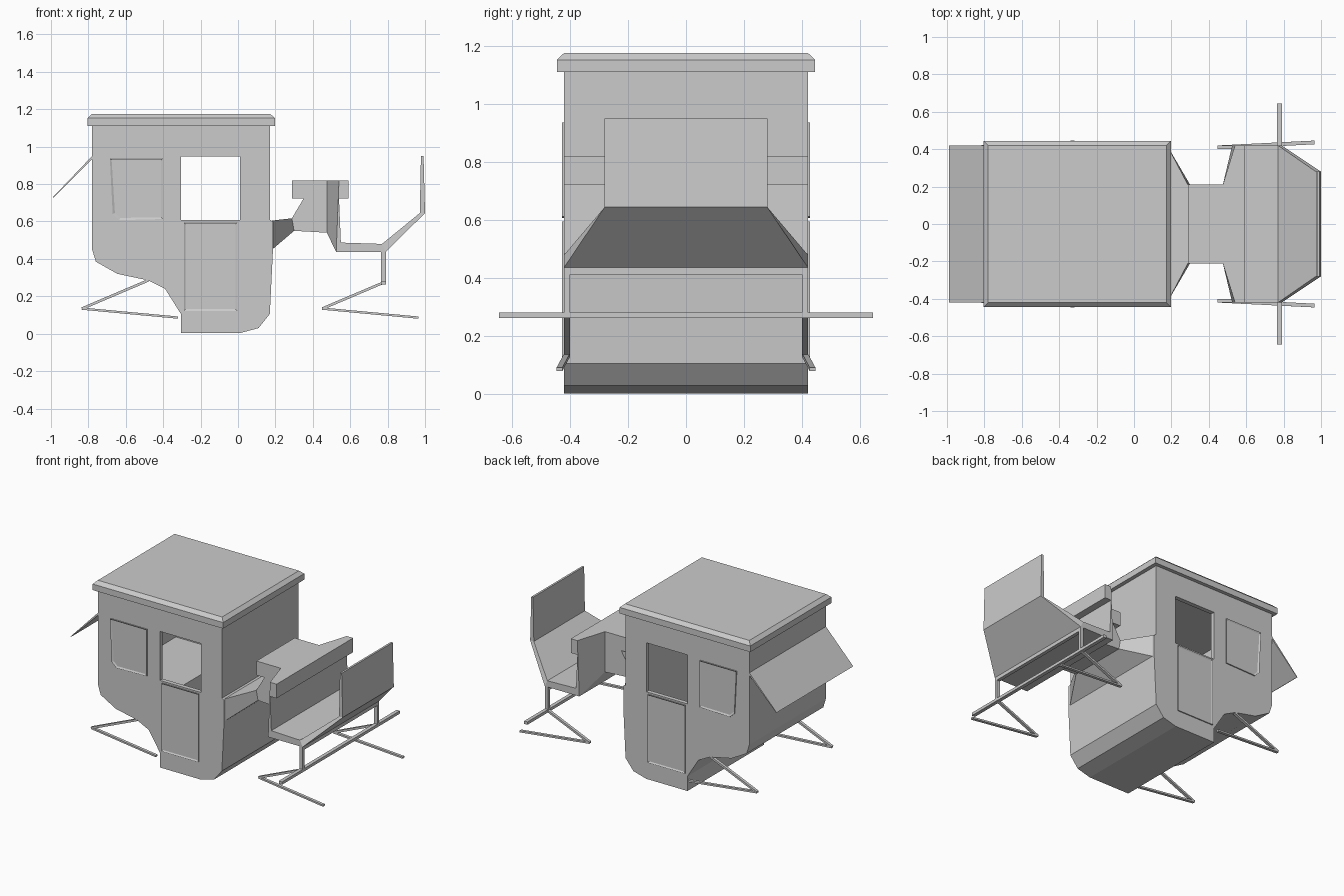
import bpy, bmesh
from mathutils import Vector

cube = bpy.data.objects.get("Cube")
if cube:
    bpy.data.objects.remove(cube)

grey = bpy.data.materials.new("plain grey")
grey.use_nodes = True
grey.diffuse_color = (0.6, 0.6, 0.6, 1)
grey.node_tree.nodes["Principled BSDF"].inputs["Base Color"].default_value = (0.6, 0.6, 0.6, 1)


def finish(name, bm):
    bmesh.ops.recalc_face_normals(bm, faces=bm.faces[:])
    mesh = bpy.data.meshes.new(name)
    bm.to_mesh(mesh)
    bm.free()
    mesh.materials.append(grey)
    obj = bpy.data.objects.new(name, mesh)
    bpy.context.scene.collection.objects.link(obj)
    return obj


def loft(name, rings):
    """Join closed rings of points into a capped solid."""
    bm = bmesh.new()
    rows = [[bm.verts.new(p) for p in ring] for ring in rings]
    n = len(rows[0])
    for a, b in zip(rows, rows[1:]):
        for i in range(n):
            j = (i + 1) % n
            bm.faces.new((a[i], a[j], b[j], b[i]))
    bm.faces.new(rows[0])
    bm.faces.new(rows[-1])
    return finish(name, bm)


def prism(name, profile, y0, y1):
    """Extrude a side profile (x, z) across y."""
    return loft(name, [[(x, y, z) for x, z in profile] for y in (y0, y1)])


def box(name, x0, x1, y0, y1, z0, z1):
    return prism(name, [(x0, z0), (x1, z0), (x1, z1), (x0, z1)], y0, y1)


def taper(name, *sections):
    """Join sections given as (low point, high point, half width)."""
    return loft(name, [[(lo[0], -w, lo[1]), (lo[0], w, lo[1]), (hi[0], w, hi[1]), (hi[0], -w, hi[1])]
                       for lo, hi, w in sections])


def strut(name, a, b, width, height):
    """Flat bar between two points."""
    a, b = Vector(a), Vector(b)
    side = Vector((0, width / 2, 0))
    up = (b - a).cross(side).normalized() * height / 2
    return loft(name, [[p - side - up, p + side - up, p + side + up, p - side + up] for p in (a, b)])


def panel(name, profile, side):
    """Thin framed plate on a cabin side, with a sunken middle."""
    obj = prism(name, profile, side * 0.418, side * 0.427)
    bm = bmesh.new()
    bm.from_mesh(obj.data)
    face = max(bm.faces, key=lambda f: side * f.calc_center_median().y)
    bmesh.ops.inset_individual(bm, faces=[face], thickness=0.013, depth=0)
    for v in face.verts:
        v.co.y -= side * 0.006
    bm.to_mesh(obj.data)
    bm.free()


def cut(target, cutter):
    mod = target.modifiers.new(cutter.name, 'BOOLEAN')
    mod.operation = 'DIFFERENCE'
    mod.solver = 'EXACT'
    mod.object = cutter
    cutter.hide_render = True
    cutter.hide_viewport = True
    cutter.display_type = 'WIRE'


# Cabin shell, hollow with a rear seat ledge and open side windows
cabin = prism("cabin", [(-.78, 1.12), (-.78, .45), (-.76, .385), (-.645, .32), (-.48, .285),
                        (-.39, .24), (-.305, .105), (-.305, .003), (.01, .003), (.11, .03),
                        (.17, .105), (.187, .45), (.187, .6), (.17, .61), (.17, 1.12)], -.42, .42)
cut(cabin, prism("cabin_hollow", [(-.75, 1.09), (-.75, .48), (-.3, .48), (-.27, .06), (.05, .06),
                                  (.14, .12), (.14, 1.09)], -.39, .39))
cut(cabin, box("window_opening", -.305, .01, -.6, .6, .607, .947))

# Roof slab with sloping rim
loft("roof", [[(x, y, z) for x, y in ((-.805 + d, -.445 + d), (.197 - d, -.445 + d),
                                      (.197 - d, .445 - d), (-.805 + d, .445 - d))]
              for z, d in ((1.11, 0), (1.152, 0), (1.175, .024))])

# Doors and rear side windows
for label, s in (("right", -1), ("left", 1)):
    panel("door_" + label, [(-.29, .122), (-.004, .122), (-.004, .595), (-.29, .595)], s)
    panel("side_window_" + label, [(-.685, .937), (-.402, .937), (-.402, .613), (-.635, .607),
                                   (-.67, .64)], s)

# Rear awning
prism("awning", [(-.775, .955), (-.99, .73), (-.985, .728), (-.775, .937)], -.42, .42)

# Neck joining the cabin to the driving bench
taper("neck", ((.183, .45), (.183, .605), .41), ((.3, .55), (.288, .617), .21))
prism("bench_column", [(.288, .617), (.3, .55), (.475, .54), (.475, .82), (.288, .82),
                       (.288, .722), (.35, .722)], -.21, .21)
taper("backrest_flare", ((.475, .54), (.475, .82), .21), ((.525, .437), (.54, .82), .42))
prism("backrest", [(.525, .437), (.55, .487), (.54, .722), (.59, .722), (.59, .82),
                   (.54, .82)], -.42, .42)

# Bench seat, tapering footboard and upright front screen
prism("seat", [(.525, .437), (.55, .487), (.77, .48), (.79, .437)], -.42, .42)
taper("footboard", ((.79, .437), (.77, .48), .42), ((1, .645), (.972, .645), .28))
prism("front_screen", [(.972, .645), (1, .645), (.992, .95), (.978, .95)], -.28, .28)

# Front axle frame
box("axle_bar", .765, .79, -.645, .645, .262, .282)
box("axle_top_bar", .765, .79, -.42, .42, .412, .442)

# Axle posts and runner struts, mirrored on both sides
for label, s in (("right", -1), ("left", 1)):
    box("axle_post_" + label, .765, .79, s * .4, s * .42, .27, .44)
    for end, dx, top in (("front", 0, (.775, .272)), ("rear", -1.285, (-.48, .285))):
        knee = (.45 + dx, s * .41, .134)
        strut(f"{end}_strut_{label}", (top[0], s * .41, top[1]), knee, .02, .014)
        strut(f"{end}_runner_{label}", knee, (.965 + dx, s * .436, .086), .02, .012)
